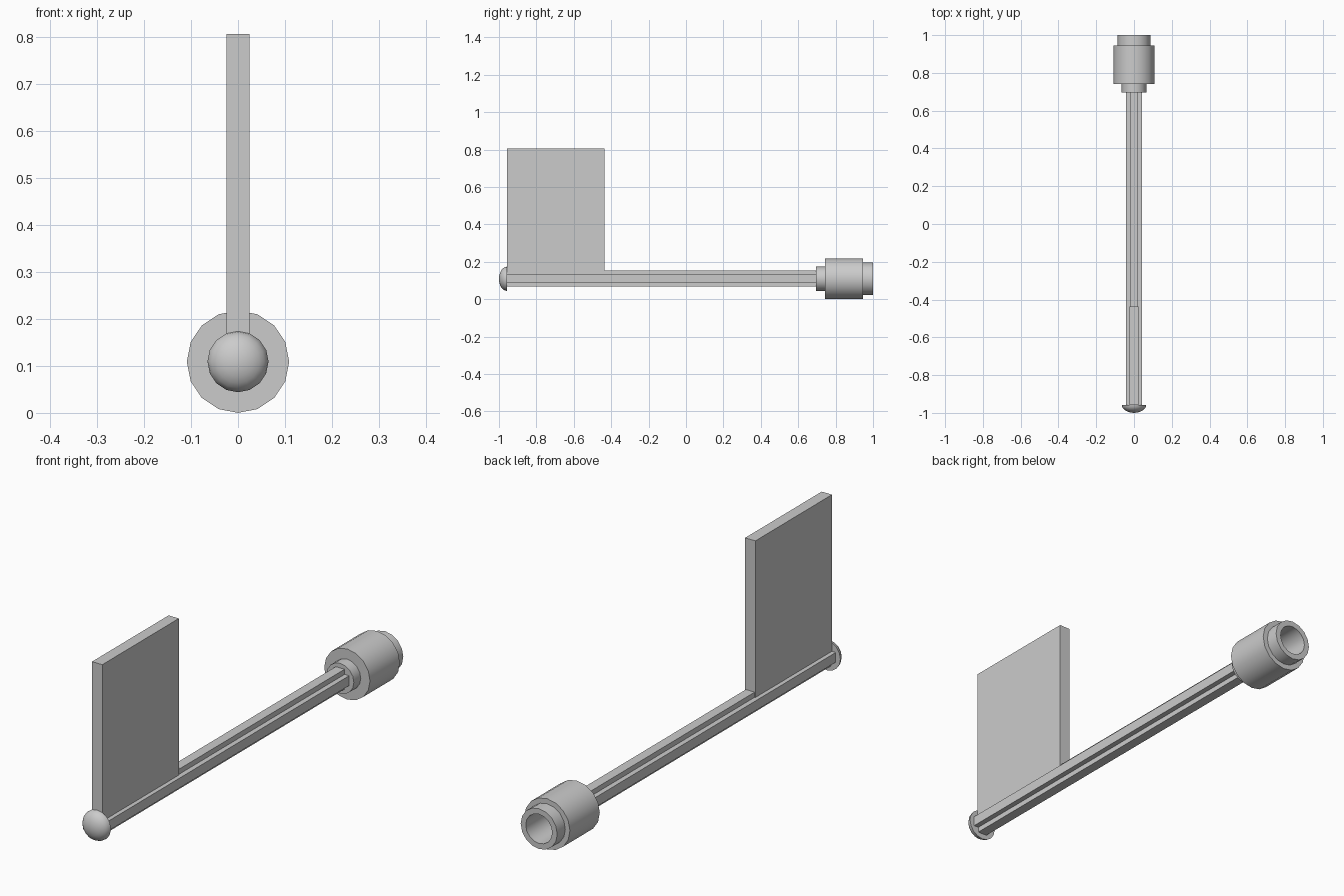
import bpy, bmesh, math
from mathutils import Matrix, Vector

cube = bpy.data.objects.get("Cube")
if cube:
    bpy.data.objects.remove(cube, do_unlink=True)

AXIS_Z = 0.109
SIDES = 16

grey = bpy.data.materials.new("plain grey")
grey.use_nodes = True
colour = (0.6, 0.6, 0.6, 1)
grey.diffuse_color = colour
grey.node_tree.nodes["Principled BSDF"].inputs["Base Color"].default_value = colour


def finish(name, bm, smooth=False):
    """Turn a bmesh into a named object with the shared material."""
    bmesh.ops.remove_doubles(bm, verts=bm.verts, dist=1e-5)
    bmesh.ops.recalc_face_normals(bm, faces=bm.faces)
    mesh = bpy.data.meshes.new(name)
    bm.to_mesh(mesh)
    bm.free()
    mesh.materials.append(grey)
    obj = bpy.data.objects.new(name, mesh)
    bpy.context.collection.objects.link(obj)
    if smooth:
        bpy.ops.object.select_all(action="DESELECT")
        obj.select_set(True)
        bpy.context.view_layer.objects.active = obj
        bpy.ops.object.shade_smooth_by_angle(angle=math.radians(35))
    return obj


def lathe(name, profile):
    """Revolve (radius, y) points around the long axis."""
    bm = bmesh.new()
    verts = [bm.verts.new((0, y, AXIS_Z - r)) for r, y in profile]
    edges = [bm.edges.new(pair) for pair in zip(verts, verts[1:])]
    bmesh.ops.spin(bm, geom=verts + edges, cent=(0, 0, AXIS_Z), axis=(0, 1, 0),
                   angle=math.tau, steps=SIDES, use_merge=True)
    return finish(name, bm, smooth=True)


# Shaft with a cross-shaped section
arm, half = 0.043, 0.021
bm = bmesh.new()
outline = []
for k in range(4):
    turn = Matrix.Rotation(k * math.pi / 2, 3, "Y")
    for x, z in ((half, half), (arm, half), (arm, -half)):
        p = turn @ Vector((x, 0, z))
        outline.append(bm.verts.new((p.x, -0.96, p.z + AXIS_Z + 0.002)))
face = bm.faces.new(outline)
ext = bmesh.ops.extrude_face_region(bm, geom=[face])
bmesh.ops.translate(bm, vec=(0, 1.66, 0),
                    verts=[g for g in ext["geom"] if isinstance(g, bmesh.types.BMVert)])
finish("cross_shaft", bm)

# Upright flat panel standing on the shaft
bm = bmesh.new()
bmesh.ops.create_cube(bm, size=1)
bottom, top, front, back = 0.132, 0.806, -0.958, -0.437
bmesh.ops.scale(bm, vec=(0.049, back - front, top - bottom), verts=bm.verts)
bmesh.ops.translate(bm, vec=(0, (front + back) / 2, (top + bottom) / 2), verts=bm.verts)
finish("upright_panel", bm)

# Domed button closing the front end
dome_steps = 6
dome = [(0, -0.957)]
for i in range(dome_steps + 1):
    a = i / dome_steps * math.pi / 2
    dome.append((0.065 * math.cos(a), -0.957 - 0.043 * math.sin(a)))
lathe("domed_end", dome)

# Stepped hollow socket at the back end
lathe("stepped_socket", [
    (0, 0.695), (0.065, 0.695), (0.065, 0.742),
    (0.109, 0.742), (0.109, 0.945),
    (0.087, 0.945), (0.087, 1.0),
    (0.063, 1.0), (0.063, 0.76), (0, 0.76),
])
